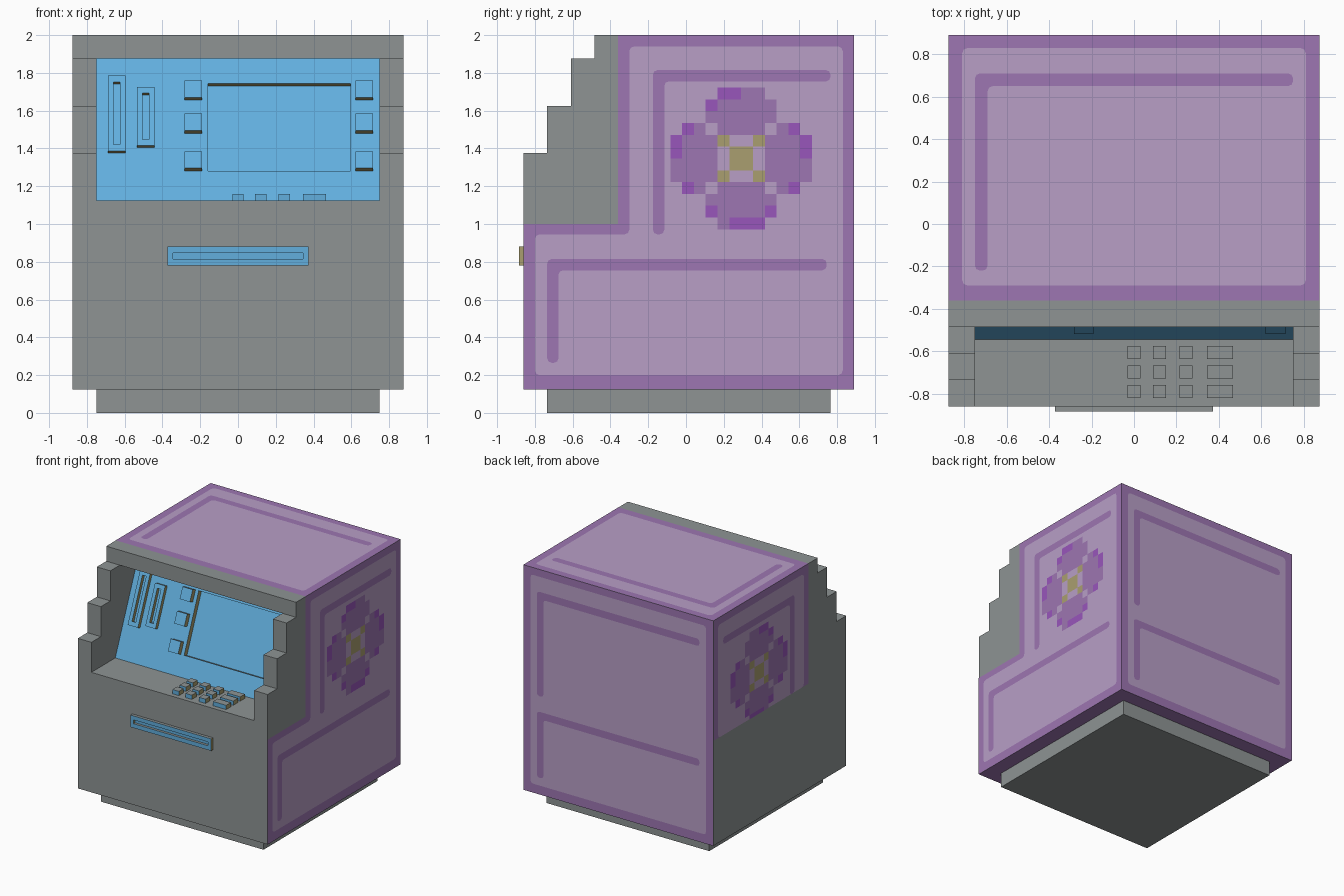
import bpy, bmesh, math
from mathutils import Matrix, Vector

cube = bpy.data.objects.get("Cube")
if cube:
    bpy.data.objects.remove(cube)


def material(name, r, g, b):
    lin = [((c / 255 + 0.055) / 1.055) ** 2.4 for c in (r, g, b)] + [1.0]
    m = bpy.data.materials.new(name)
    m.use_nodes = True
    m.diffuse_color = lin
    m.node_tree.nodes["Principled BSDF"].inputs["Base Color"].default_value = lin
    return m


GREY = material("metal_grey", 142, 148, 148)
BLUE = material("panel_blue", 98, 175, 222)
LILAC = material("light_lilac", 184, 159, 198)
PURPLE = material("mid_purple", 157, 118, 178)
VIOLET = material("bright_violet", 152, 86, 187)
OLIVE = material("dull_olive", 170, 159, 112)


def finish(name, bm, mats, rule=None, matrix=None):
    bm.normal_update()
    for f in bm.faces:
        f.material_index = rule(f.normal) if rule else 0
    if matrix:
        bm.transform(matrix)
    mesh = bpy.data.meshes.new(name)
    bm.to_mesh(mesh)
    bm.free()
    for m in mats:
        mesh.materials.append(m)
    ob = bpy.data.objects.new(name, mesh)
    bpy.context.collection.objects.link(ob)
    return ob


def prism(name, x0, x1, profile):
    """Side profile of (y, z) points extruded along x; underside is purple."""
    bm = bmesh.new()
    f = bm.faces.new([bm.verts.new((x0, y, z)) for y, z in profile])
    new = bmesh.ops.extrude_face_region(bm, geom=[f])["geom"]
    bmesh.ops.translate(bm, vec=(x1 - x0, 0, 0),
                        verts=[v for v in new if isinstance(v, bmesh.types.BMVert)])
    bmesh.ops.recalc_face_normals(bm, faces=bm.faces)
    return finish(name, bm, [GREY, PURPLE], lambda n: int(n.z < -0.9))


def control_rule(n):
    """Blue fronts, grey tops, olive edges."""
    return 0 if abs(n.y) > 0.7 else 1 if n.z > 0.7 else 2


def block(name, outer, front, back, slot=None, depth=0.0, matrix=None, rule=control_rule):
    """Box with an optional rectangular recess in its front (-y) face."""
    bm = bmesh.new()
    steps = [(outer, back), (outer, front)]
    if slot:
        steps += [(slot, front), (slot, front + depth)]
    rings = []
    for (x0, x1, z0, z1), y in steps:
        rings.append([bm.verts.new((x, y, z))
                      for x, z in ((x0, z0), (x1, z0), (x1, z1), (x0, z1))])
    for a, b in zip(rings, rings[1:]):
        for i in range(4):
            j = (i + 1) % 4
            bm.faces.new((a[i], a[j], b[j], b[i]))
    bm.faces.new(rings[0])
    bm.faces.new(rings[-1])
    bmesh.ops.recalc_face_normals(bm, faces=bm.faces)
    return finish(name, bm, [BLUE, GREY, OLIVE], rule, matrix)


# Cabinet: stepped cheeks, hollowed core and plinth
FRONT, BACK, HALF, INNER, TOP = -0.86, 0.89, 0.875, 0.75, 2.0
FLOOR, CEIL, FOOT = 1.125, 1.875, 0.125
TILT = math.radians(22.5)
cheek = [(BACK, FOOT), (BACK, TOP)]
for i, z in enumerate((TOP, CEIL, 1.625, 1.375)):
    y = -0.485 - i * 0.125
    cheek += [(y, z), (y, (CEIL, 1.625, 1.375, FOOT)[i])]
prism("left_cheek", INNER, HALF, cheek)
prism("right_cheek", -HALF, -INNER, cheek)

PANEL_Y, THICK = -0.545, 0.05
shift = THICK / math.cos(TILT)
lean = (CEIL - FLOOR) * math.tan(TILT)
prism("cabinet_core", -INNER, INNER, [
    (FRONT, FOOT), (BACK, FOOT), (BACK, TOP), (-0.485, TOP), (-0.485, CEIL),
    (PANEL_Y + shift + lean, CEIL), (PANEL_Y + shift, FLOOR), (FRONT, FLOOR)])
block("plinth", (-INNER, INNER, 0, FOOT), -0.735, 0.765, rule=lambda n: 1)

# Tilted control panel with recessed screen
tilted = Matrix.Translation((0, PANEL_Y, FLOOR)) @ Matrix.Rotation(-TILT, 4, "X")
height = (CEIL - FLOOR) / math.cos(TILT)
block("control_panel", (-INNER, INNER, 0, height), 0, THICK,
      (-0.16, 0.595, 0.168, 0.671), 0.04, tilted)

# Slotted readers and square buttons
for side, x, v0, v1 in (("outer", -0.642, 0.272, 0.702), ("inner", -0.488, 0.302, 0.638)):
    block(side + "_card_slot", (x - 0.047, x + 0.047, v0, v1), -0.03, 0.01,
          (x - 0.017, x + 0.017, v0 + 0.035, v1 - 0.035), 0.03, tilted)
for side, x in (("right", -0.237), ("left", 0.668)):
    for row, v in enumerate((0.168, 0.384, 0.574)):
        block(f"{side}_button_{row}", (x - 0.047, x + 0.047, v, v + 0.097),
              -0.04, 0.01, matrix=tilted)

# Keypad
for x, w in ((0.0, 0.06), (0.12, 0.06), (0.245, 0.06), (0.405, 0.122)):
    for y in (-0.79, -0.697, -0.605):
        block("key", (x - w / 2, x + w / 2, FLOOR, FLOOR + 0.035), y - 0.031, y + 0.031)

# Dispenser slot on the front
block("dispenser_slot", (-0.372, 0.372, 0.78, 0.88), FRONT - 0.025, FRONT + 0.01,
      (-0.345, 0.345, 0.815, 0.847), 0.022)

# Painted plates: each side maps flat (a, b) and a lift to space
SIDES = {
    "left": lambda a, b, o: (HALF + o, a, b),
    "right": lambda a, b, o: (-HALF - o, a, b),
    "back": lambda a, b, o: (a, BACK + o, b),
    "top": lambda a, b, o: (a, b, TOP + o),
}


def plate(name, side, mat, layer, polys, rounding=0.0):
    place = SIDES[side]
    out = Vector(place(0, 0, 1)) - Vector(place(0, 0, 0))
    bm = bmesh.new()
    for pts in polys:
        bm.faces.new([bm.verts.new(place(a, b, layer * 0.001)) for a, b in pts])
    if rounding:
        bmesh.ops.bevel(bm, geom=bm.verts[:], offset=rounding, segments=2,
                        profile=0.5, affect="VERTICES")
    bm.normal_update()
    for f in bm.faces:
        if f.normal.dot(out) < 0:
            f.normal_flip()
    return finish(f"{side}_{name}", bm, [mat])


def rect(a0, a1, b0, b1):
    return [(a0, b0), (a1, b0), (a1, b1), (a0, b1)]


def angle_line(a0, a1, b0, b1):
    """L-shaped stripe with its corner at (a0, b1)."""
    w = 0.06 if a1 > a0 else -0.06
    return [(a0, b0), (a0 + w, b0), (a0 + w, b1 - 0.06), (a1, b1 - 0.06), (a1, b1), (a0, b1)]


def ell(a0, a_mid, a1, b0, b_mid, b1):
    return [(a0, b0), (a1, b0), (a1, b1), (a_mid, b1), (a_mid, b_mid), (a0, b_mid)]


def painted(side, border, field, lines):
    plate("border", side, PURPLE, 1, [border])
    plate("field", side, LILAC, 2, [field], 0.025)
    plate("stripes", side, PURPLE, 3, lines, 0.024)


painted("left", ell(FRONT, -0.36, BACK, FOOT, 1.0, TOP),
        ell(-0.80, -0.30, 0.83, 0.20, 0.945, 1.94),
        [angle_line(-0.175, 0.765, 0.945, 1.815), angle_line(-0.735, 0.745, 0.265, 0.815)])
painted("right", rect(-0.36, BACK, 1.0, TOP), rect(-0.30, 0.83, 1.0, 1.94),
        [angle_line(-0.175, 0.765, 1.0, 1.815)])
painted("back", rect(-HALF, HALF, FOOT, TOP), rect(-0.81, 0.81, 0.20, 1.94),
        [angle_line(0.75, -0.75, 0.945, 1.815), angle_line(0.75, -0.75, 0.265, 0.815)])
painted("top", rect(-HALF, HALF, -0.36, BACK), rect(-0.81, 0.81, -0.29, 0.83),
        [angle_line(-0.75, 0.75, -0.22, 0.71)])

# Blocky flower emblem on both flanks
FLOWER = ["....vvpp....",
          "...vppppp...",
          "...pppppp...",
          ".vp.pppp.pv.",
          "vpppo..opppv",
          "vppp.oo.pppv",
          "pppp.oo.pppp",
          "ppppo..opppp",
          ".vp.pppp.pv.",
          "...pppppp...",
          "...vppppv...",
          "....pvvv...."]
CELL, FLOWER_Y, FLOWER_Z = 0.0625, -0.083, 1.722
for side in ("left", "right"):
    low = 1.0 if side == "right" else 0.0
    for label, mark, mat in (("petals", "p", PURPLE), ("petal_tips", "v", VIOLET),
                             ("flower_centre", "o", OLIVE)):
        cells = []
        for r, row in enumerate(FLOWER):
            top = FLOWER_Z - r * CELL
            for c, ch in enumerate(row):
                if ch == mark:
                    a = FLOWER_Y + c * CELL
                    cells.append(rect(a, a + CELL, max(low, top - CELL), top))
        plate(label, side, mat, 4, cells)
